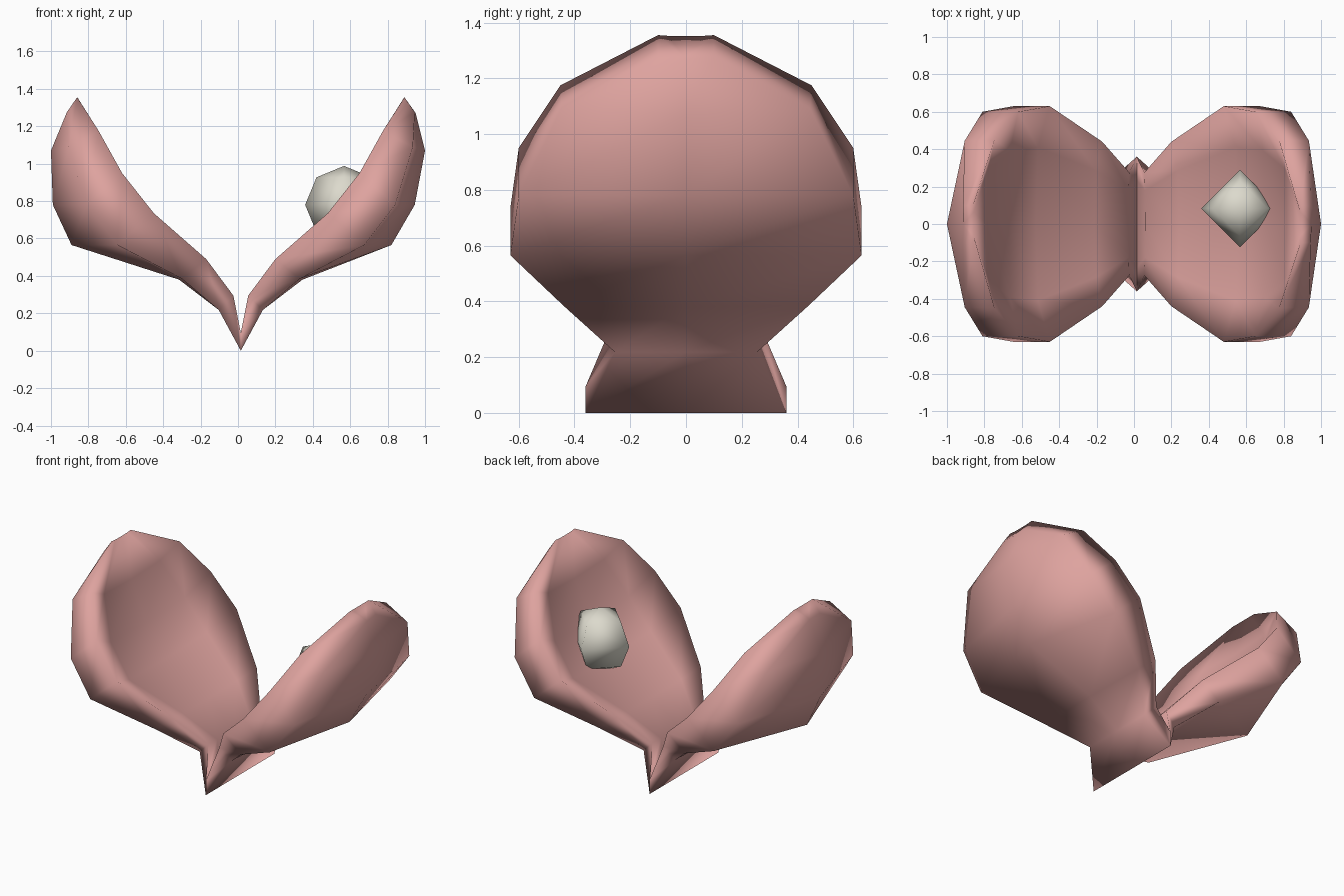
import bpy, bmesh, math

if "Cube" in bpy.data.objects:
    bpy.data.objects.remove(bpy.data.objects["Cube"])


def material(name, rgb):
    m = bpy.data.materials.new(name)
    m.diffuse_color = (*rgb, 1)
    m.use_nodes = True
    m.node_tree.nodes["Principled BSDF"].inputs["Base Color"].default_value = m.diffuse_color
    return m


pink = material("shell pink", (0.73, 0.365, 0.345))
cream = material("pearl cream", (0.72, 0.70, 0.61))
HINGE = 0.015

# stations from hinge to lip, (x, z) measured from the hinge line:
# inner rim half-width, inner rim, outer rim half-width, outer rim, belly, floor, extra left belly
STATIONS = [
    (.36, (.0, .095), .36, (.0, .0), (.0, .0), (.0, .095), 0),
    (.275, (.04, .295), .255, (.118, .218), (.118, .218), (.045, .29), 0),
    (.44, (.185, .49), .44, (.315, .385), (.33, .38), (.225, .45), 0),
    (.63, (.465, .735), .63, (.66, .565), (.805, .565), (.54, .63), .10),
    (.60, (.635, .95), .60, (.825, .78), (.93, .78), (.685, .83), .075),
    (.45, (.76, 1.175), .445, (.92, 1.09), (.985, 1.07), (.80, 1.085), .03),
    (.10, (.875, 1.355), .10, (.93, 1.275), (.935, 1.27), (.872, 1.352), -.01),
]


def station_ring(bm, station, side):
    wa, a, wb, b, o, f, extra = station
    if side < 0:
        o = (o[0] + extra, o[1])
    m = (a[0] + (f[0] - a[0]) * .85, a[1] + (f[1] - a[1]) * .85)
    ring = [(-wb, b), (0, o), (wb, b), (wa, a), (wa * .65, m),
            (0, f), (-wa * .65, m), (-wa, a)]
    return [bm.verts.new((HINGE + side * p[0], y, p[1])) for y, p in ring]


def smooth(ob, angle):
    bpy.ops.object.select_all(action='DESELECT')
    ob.select_set(True)
    bpy.context.view_layer.objects.active = ob
    bpy.ops.object.shade_smooth_by_angle(angle=math.radians(angle))


# open shell: both halves lofted through the shared hinge ring
bm = bmesh.new()
loops = [station_ring(bm, s, -1) for s in reversed(STATIONS)]
loops += [station_ring(bm, s, 1) for s in STATIONS[1:]]
for r, s in zip(loops, loops[1:]):
    for i in range(8):
        j = (i + 1) % 8
        bm.faces.new((r[i], r[j], s[j], s[i]))
bm.faces.new(loops[0])
bm.faces.new(loops[-1])
bmesh.ops.recalc_face_normals(bm, faces=bm.faces)
me = bpy.data.meshes.new("open_shell")
bm.to_mesh(me)
bm.free()
me.materials.append(pink)
shell = bpy.data.objects.new("open_shell", me)
bpy.context.collection.objects.link(shell)
smooth(shell, 150)

# faceted pearl resting in the right half
bpy.ops.mesh.primitive_uv_sphere_add(segments=4, ring_count=4, radius=.208,
                                     location=(.567, .083, .78))
pearl = bpy.context.object
pearl.name = "pearl"
pearl.data.materials.append(cream)
smooth(pearl, 100)
